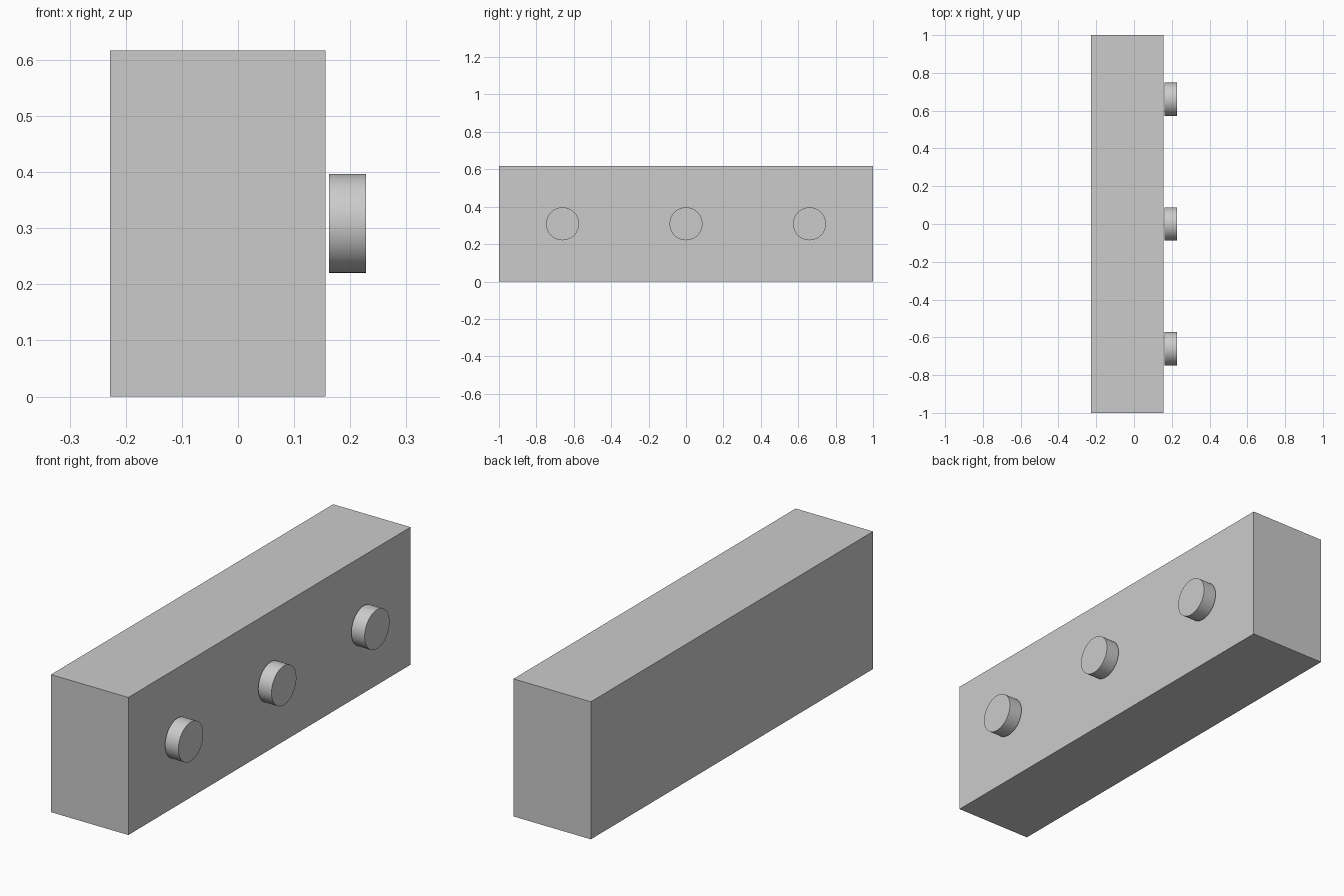
import bpy
import math

cube = bpy.data.objects.get("Cube")
if cube:
    bpy.data.objects.remove(cube, do_unlink=True)

# Single plain grey
grey = bpy.data.materials.new("light_grey")
grey.use_nodes = True
colour = (0.6, 0.6, 0.6, 1.0)
grey.diffuse_color = colour
grey.node_tree.nodes["Principled BSDF"].inputs["Base Color"].default_value = colour

X_MIN, X_MAX, HEIGHT, LENGTH = -0.228, 0.156, 0.617, 2.0
KNOB_START, KNOB_END, KNOB_RADIUS, KNOB_SPACING = 0.162, 0.228, 0.088, 0.66


def finish(name):
    obj = bpy.context.object
    obj.name = name
    obj.data.materials.append(grey)
    return obj


# Long rectangular body
bpy.ops.mesh.primitive_cube_add(size=1, location=((X_MIN + X_MAX) / 2, 0, HEIGHT / 2))
body = finish("body")
body.scale = (X_MAX - X_MIN, LENGTH, HEIGHT)
bpy.ops.object.transform_apply(location=False, rotation=False, scale=True)

# Row of round knobs standing just clear of the left face
for i, place in enumerate(("front", "middle", "back")):
    bpy.ops.mesh.primitive_cylinder_add(
        vertices=64, radius=KNOB_RADIUS, depth=KNOB_END - KNOB_START,
        location=((KNOB_START + KNOB_END) / 2, (i - 1) * KNOB_SPACING, HEIGHT / 2),
        rotation=(0, math.pi / 2, 0))
    finish(place + "_knob")
    bpy.ops.object.shade_smooth_by_angle(angle=math.radians(30))
